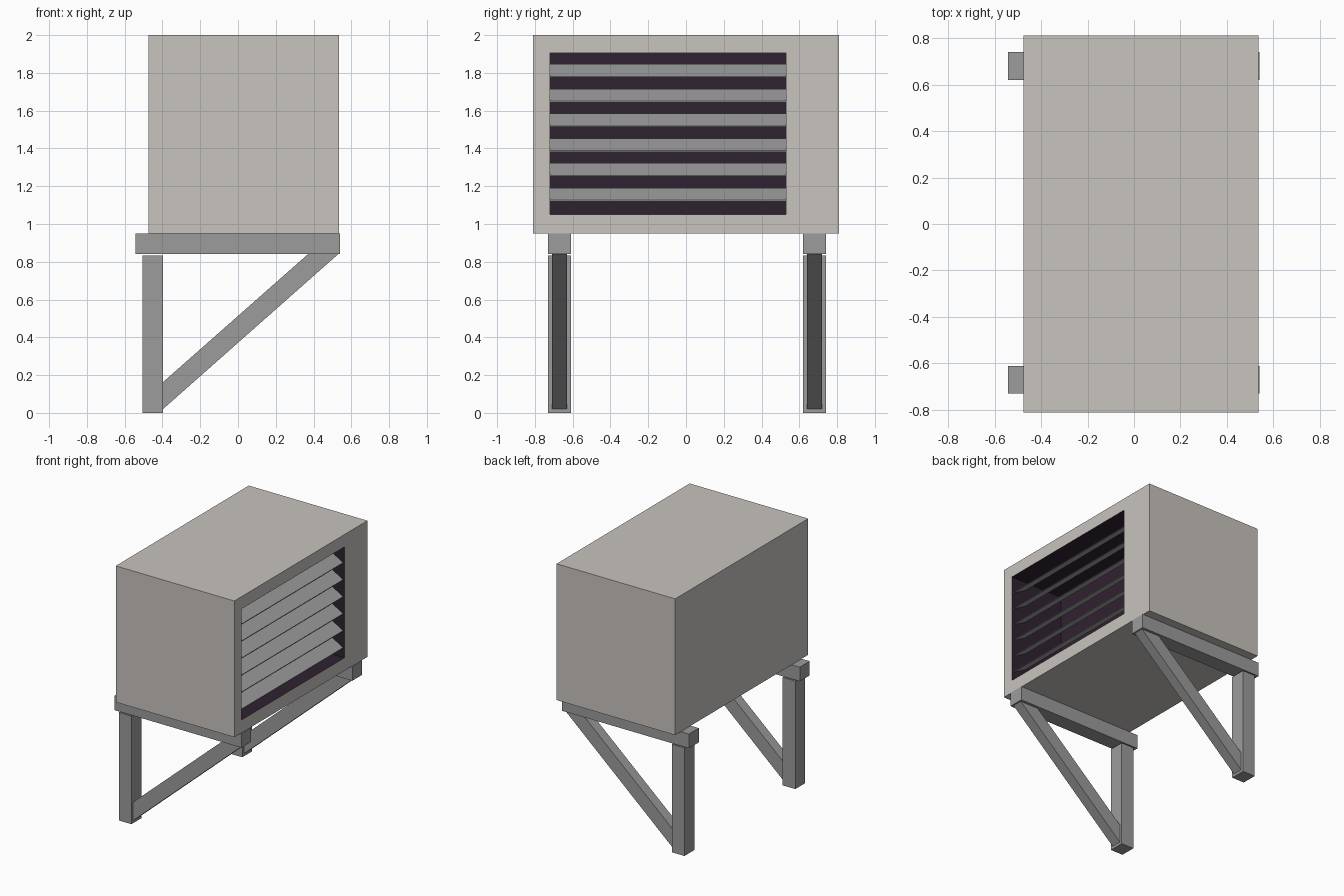
import bpy, bmesh

if "Cube" in bpy.data.objects:
    bpy.data.objects.remove(bpy.data.objects["Cube"])


def material(name, rgb):
    m = bpy.data.materials.new(name)
    m.diffuse_color = (*rgb, 1)
    m.use_nodes = True
    m.node_tree.nodes["Principled BSDF"].inputs["Base Color"].default_value = m.diffuse_color
    return m


CASE = material("warm light grey", (0.578, 0.552, 0.515))
METAL = material("mid grey", (0.333, 0.333, 0.333))
DARK = material("dark plum", (0.028, 0.016, 0.030))


def finish(name, bm, *mats):
    me = bpy.data.meshes.new(name)
    bmesh.ops.recalc_face_normals(bm, faces=bm.faces)
    bm.to_mesh(me)
    bm.free()
    for m in mats:
        me.materials.append(m)
    ob = bpy.data.objects.new(name, me)
    bpy.context.collection.objects.link(ob)
    return ob


def prism(name, profile, y0, y1, mat):
    """Extrude an x-z outline along y."""
    bm = bmesh.new()
    a = [bm.verts.new((x, y0, z)) for x, z in profile]
    b = [bm.verts.new((x, y1, z)) for x, z in profile]
    n = len(a)
    bm.faces.new(a)
    bm.faces.new(b[::-1])
    for i in range(n):
        j = (i + 1) % n
        bm.faces.new((a[i], a[j], b[j], b[i]))
    return finish(name, bm, mat)


def rect(x0, x1, z0, z1):
    return [(x0, z0), (x1, z0), (x1, z1), (x0, z1)]


# casing with a deep dark recess in the +x side
bm = bmesh.new()


def loop(x, y0, y1, z0, z1):
    return [bm.verts.new((x, y, z)) for y, z in rect(y0, y1, z0, z1)]


rings = [loop(-0.475, -0.81, 0.81, 0.95, 2.0),
         loop(0.536, -0.81, 0.81, 0.95, 2.0),
         loop(0.536, -0.72, 0.53, 1.05, 1.905),
         loop(0.08, -0.72, 0.53, 1.05, 1.905)]
bm.faces.new(rings[0])
for k in range(3):
    for i in range(4):
        j = (i + 1) % 4
        f = bm.faces.new((rings[k][i], rings[k][j], rings[k + 1][j], rings[k + 1][i]))
        f.material_index = 1 if k == 2 else 0
bm.faces.new(rings[3]).material_index = 1
finish("casing", bm, CASE, DARK)

# six sloping louvre slats
for i in range(6):
    z = 1.12 + 0.131 * i
    prism(f"louvre_slat_{i + 1}",
          [(0.525, z), (0.525, z + 0.006), (0.41, z + 0.071), (0.41, z + 0.065)],
          -0.72, 0.53, METAL)

# two wall brackets: beam, post and diagonal brace
for side, y in (("front", -0.67), ("back", 0.68)):
    prism(side + "_beam", rect(-0.543, 0.54, 0.84, 0.95), y - 0.06, y + 0.06, METAL)
    prism(side + "_post", rect(-0.505, -0.397, 0, 0.832), y - 0.06, y + 0.06, METAL)
    prism(side + "_brace",
          [(-0.397, 0.02), (0.53, 0.84), (0.37, 0.84), (-0.397, 0.163)],
          y - 0.04, y + 0.04, METAL)
